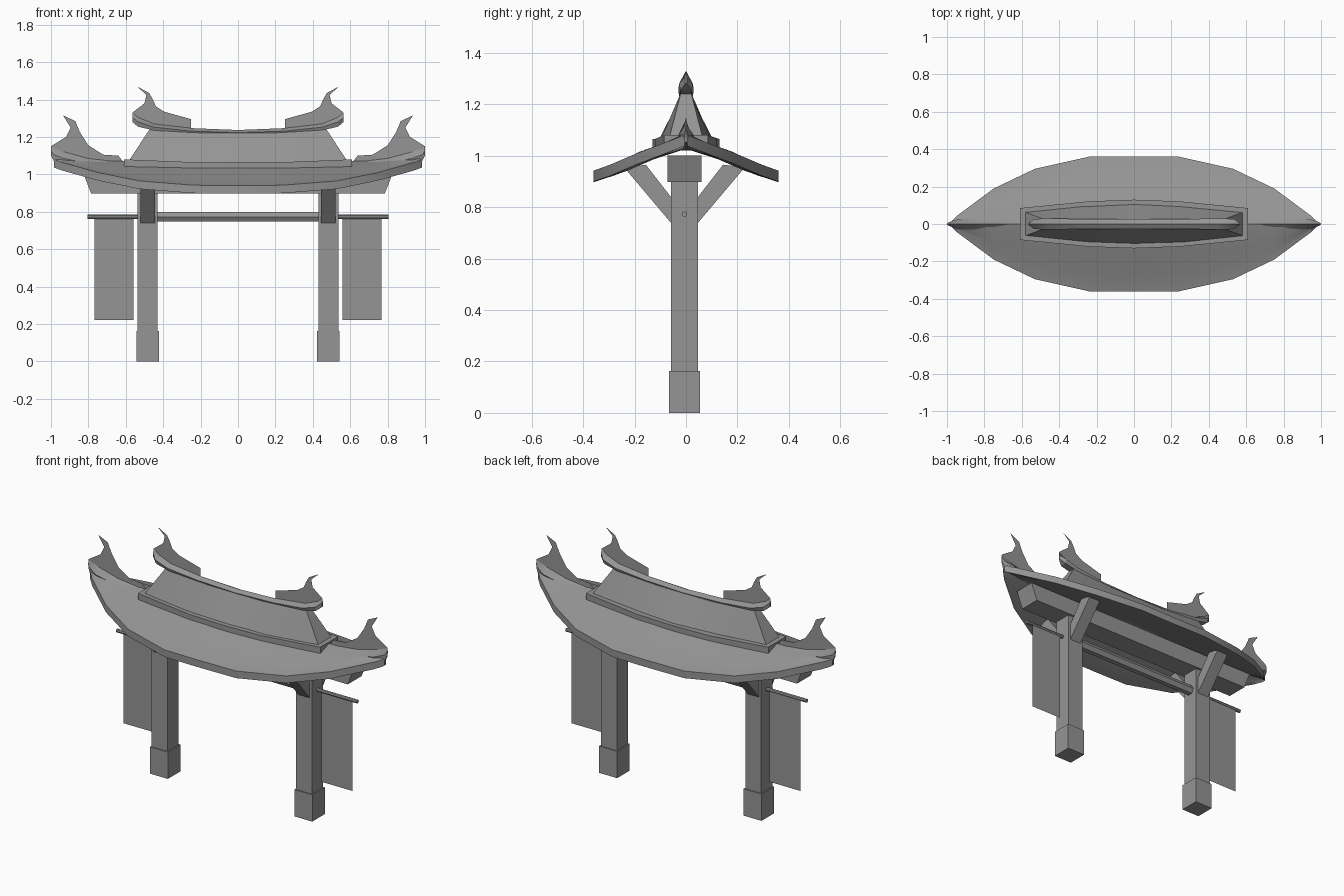
import bpy, bmesh, math
from mathutils import Matrix

if "Cube" in bpy.data.objects:
    bpy.data.objects.remove(bpy.data.objects["Cube"])

stone = bpy.data.materials.new("plain_grey")
stone.use_nodes = True
GREY = (0.3, 0.3, 0.3, 1)
stone.diffuse_color = GREY
stone.node_tree.nodes["Principled BSDF"].inputs["Base Color"].default_value = GREY
OFF = -0.006  # small shift of the timber frame along y


def finish(name, bm, solid=True):
    if solid:
        bmesh.ops.recalc_face_normals(bm, faces=bm.faces)
    mesh = bpy.data.meshes.new(name)
    bm.to_mesh(mesh)
    bm.free()
    mesh.materials.append(stone)
    ob = bpy.data.objects.new(name, mesh)
    bpy.context.collection.objects.link(ob)
    bpy.ops.object.select_all(action="DESELECT")
    ob.select_set(True)
    bpy.context.view_layer.objects.active = ob
    bpy.ops.object.shade_smooth_by_angle(angle=math.radians(25))
    return ob


def loft(name, sections):
    """Skin a row of closed loops and cap both ends."""
    bm = bmesh.new()
    rings = [[bm.verts.new(p) for p in s] for s in sections]
    n = len(rings[0])
    for a, b in zip(rings, rings[1:]):
        for i in range(n):
            j = (i + 1) % n
            bm.faces.new((a[i], a[j], b[j], b[i]))
    bm.faces.new(rings[0])
    bm.faces.new(rings[-1])
    return finish(name, bm)


def box(name, x0, x1, y0, y1, z0, z1):
    def ring(z):
        return [(x0, y0, z), (x1, y0, z), (x1, y1, z), (x0, y1, z)]
    return loft(name, [ring(z0), ring(z1)])


def plate(name, points, side):
    """Flat sheet standing in the plane of the ridge."""
    bm = bmesh.new()
    bm.faces.new([bm.verts.new((side * x, 0, z)) for x, z in points])
    return finish(name, bm, False)


def rod(name, radius, sides, half, z):
    bm = bmesh.new()
    bmesh.ops.create_cone(bm, cap_ends=True, segments=sides, radius1=radius,
                          radius2=radius, depth=2 * half)
    bm.transform(Matrix.Translation((0, OFF, z)) @ Matrix.Rotation(math.pi / 2, 4, "Y"))
    return finish(name, bm)


def mirrored(stations):
    """Stations given from the middle outwards, extended to -x."""
    return [(-s[0], *s[1:]) for s in reversed(stations) if s[0] > 0] + stations


# Main roof: x, eave half depth, eave height, ridge height
roof = [(0, .36, .94, 1.08), (.24, .36, .942, 1.075), (.53, .295, .965, 1.07),
        (.75, .19, 1.01, 1.07), (.945, .045, 1.065, 1.09), (.985, .006, 1.08, 1.1)]
slope = [(0, 0), (.24, .2), (.5, .54), (1, 1)]


def roof_section(x, depth, eave, ridge):
    half = [(depth * (1 - t), eave + (ridge - eave) * f) for t, f in slope]
    top = [(-y, z) for y, z in half] + half[-2::-1]
    under = [(y, z - .043) for y, z in reversed(top)]
    return [(x, y, z) for y, z in top + under]


loft("main_roof", [roof_section(*s) for s in mirrored(roof)])


# Upper roof body standing on a bowed plinth
def bowed_ring(x, end_y, mid_y, z_end, z_mid):
    front = [(-x, -end_y, z_end), (-.4 * x, -mid_y * .93, z_mid), (0, -mid_y, z_mid),
             (.4 * x, -mid_y * .93, z_mid), (x, -end_y, z_end)]
    return front + [(-a, -b, c) for a, b, c in front]


loft("roof_plinth", [bowed_ring(.61, .085, .13, 1.035, 1.02),
                     bowed_ring(.61, .085, .13, 1.08, 1.065)])
loft("upper_roof", [bowed_ring(.585, .065, .112, 1.07, 1.05),
                    bowed_ring(.47, .02, .025, 1.245, 1.22)])


# Ridge bars: x, bottom, top, half width
def bar_section(x, low, top, w):
    mid = (low + top) / 2
    return [(x, 0, top), (x, w, mid), (x, w * .75, low), (x, -w * .75, low), (x, -w, mid)]


cap = [(0, 1.21, 1.237, .026), (.25, 1.215, 1.247, .026), (.45, 1.235, 1.27, .03),
       (.535, 1.255, 1.305, .027), (.565, 1.28, 1.33, .004)]
loft("top_ridge", [bar_section(*s) for s in mirrored(cap)])

hip = [(.58, 1.03, 1.06, .02), (.8, 1.03, 1.085, .03), (.93, 1.05, 1.12, .028),
       (.985, 1.07, 1.14, .012), (1, 1.1, 1.15, .003)]
top_horn = [(.565, 1.33), (.5, 1.38), (.49, 1.425), (.54, 1.47), (.475, 1.435),
            (.455, 1.4), (.44, 1.365), (.395, 1.335), (.25, 1.295), (.25, 1.235),
            (.45, 1.26), (.55, 1.3)]
hip_horn = [(1, 1.15), (.92, 1.2), (.895, 1.25), (.935, 1.315), (.87, 1.285),
            (.845, 1.225), (.8, 1.155), (.72, 1.105), (.64, 1.1), (.6, 1.05),
            (.8, 1.07), (.93, 1.1)]

for side, word in ((-1, "right"), (1, "left")):
    loft(word + "_hip_ridge", [bar_section(side * x, *r) for x, *r in hip])
    plate(word + "_top_horn", top_horn, side)
    plate(word + "_hip_horn", hip_horn, side)

    # Post, foot and diagonal braces
    c = side * .483
    box(word + "_post", c - .053, c + .053, OFF - .053, OFF + .053, .16, .95)
    box(word + "_post_foot", c - .06, c + .06, OFF - .06, OFF + .06, 0, .162)
    for face, label in ((-1, "front"), (1, "back")):
        brace = [(.045, .73), (.045, .83), (.15, .965), (.235, .955)]
        loft(f"{word}_{label}_brace",
             [[(c + dx, OFF + face * y, z) for y, z in brace] for dx in (-.038, .038)])

    # Hanging banner
    plate(word + "_banner", [(.56, .22), (.767, .22), (.767, .77), (.56, .77)], side)

# Head beam with slanted ends
loft("head_beam", [[(-x, OFF - .066, z), (x, OFF - .066, z), (x, OFF + .066, z),
                    (-x, OFF + .066, z)] for x, z in ((.785, .897), (.825, 1.0))])

# Tie bar between the posts and the rod for the banners
rod("tie_bar", .03, 6, .46, .773)
rod("banner_rod", .011, 8, .805, .773)
